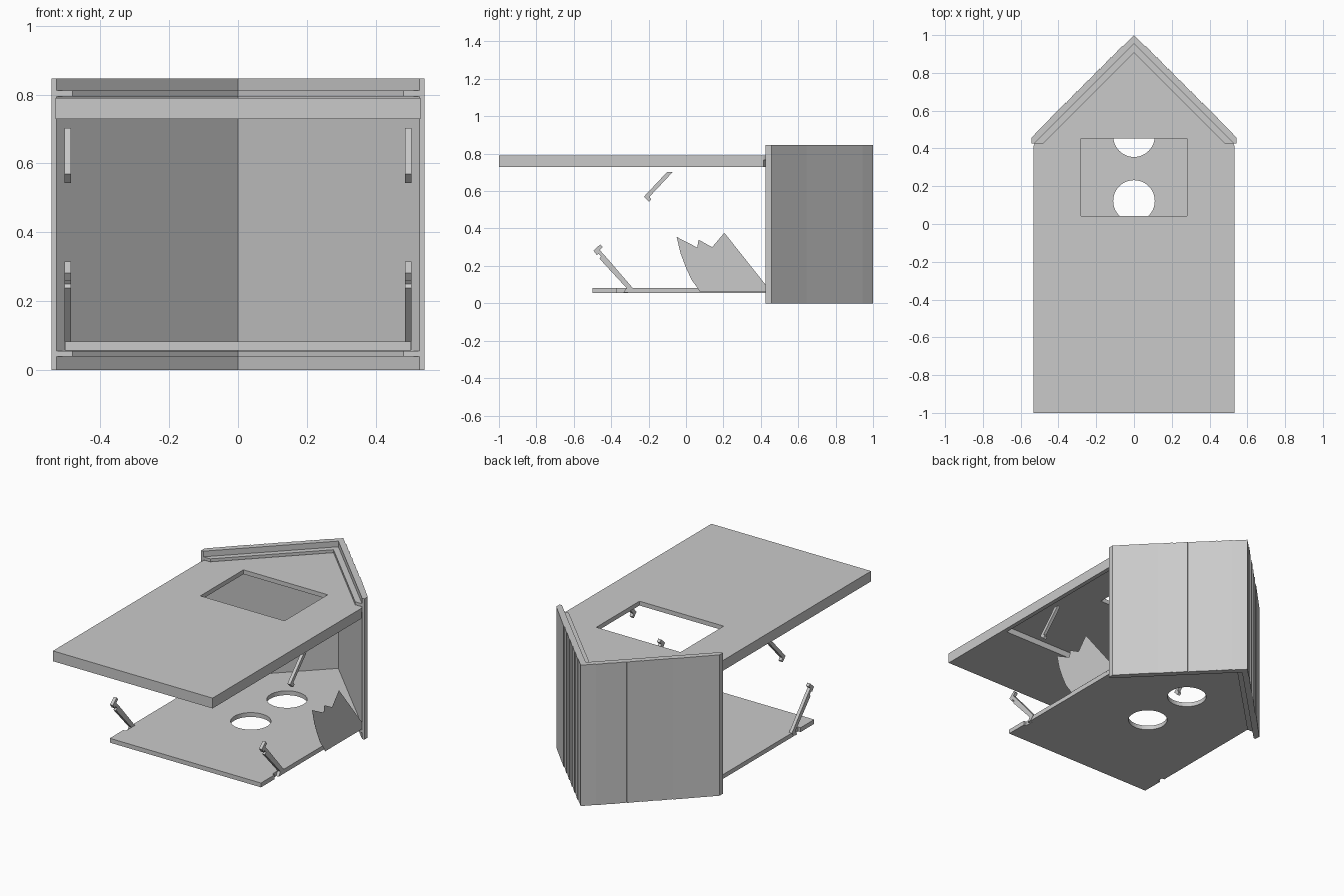
import bpy, bmesh, math
from mathutils import Matrix

old = bpy.data.objects.get("Cube")
if old:
    bpy.data.objects.remove(old, do_unlink=True)

grey = bpy.data.materials.new("plain_grey")
grey.use_nodes = True
colour = (0.59, 0.59, 0.59, 1)
grey.diffuse_color = colour
grey.node_tree.nodes["Principled BSDF"].inputs["Base Color"].default_value = colour

# Turns a profile drawn in (y, z) so that it is extruded along x
ALONG_X = Matrix(((0, 0, 1, 0), (1, 0, 0, 0), (0, 1, 0, 0), (0, 0, 0, 1)))


def mirrored(half):
    return half + [(-x, y) for x, y in reversed(half) if x > 0]


def circle(cx, cy, r, n=48):
    return [(cx + r * math.cos(2 * math.pi * i / n),
             cy + r * math.sin(2 * math.pi * i / n)) for i in range(n)]


def slab(name, outlines, low, high, turn=None, smooth=False):
    """Extrude closed outlines (the first is the edge, the rest are holes)."""
    curve = bpy.data.curves.new(name, "CURVE")
    curve.dimensions = "2D"
    curve.fill_mode = "BOTH"
    curve.extrude = (high - low) / 2
    for pts in outlines:
        spline = curve.splines.new("POLY")
        spline.points.add(len(pts) - 1)
        for p, (x, y) in zip(spline.points, pts):
            p.co = (x, y, 0, 1)
        spline.use_cyclic_u = True
        spline.use_smooth = False
    temp = bpy.data.objects.new(name + "_outline", curve)
    bpy.context.collection.objects.link(temp)
    bpy.context.view_layer.update()
    mesh = bpy.data.meshes.new_from_object(
        temp.evaluated_get(bpy.context.evaluated_depsgraph_get()))
    bpy.data.objects.remove(temp, do_unlink=True)
    bm = bmesh.new()
    bm.from_mesh(mesh)
    bmesh.ops.remove_doubles(bm, verts=bm.verts, dist=0.00005)
    bmesh.ops.translate(bm, verts=bm.verts, vec=(0, 0, (low + high) / 2))
    if turn:
        bm.transform(turn)
    bmesh.ops.recalc_face_normals(bm, faces=bm.faces)
    bm.to_mesh(mesh)
    bm.free()
    mesh.name = name
    mesh.materials.clear()
    mesh.materials.append(grey)
    obj = bpy.data.objects.new(name, mesh)
    bpy.context.collection.objects.link(obj)
    if smooth:
        bpy.ops.object.select_all(action="DESELECT")
        obj.select_set(True)
        bpy.context.view_layer.objects.active = obj
        bpy.ops.object.shade_smooth_by_angle(angle=math.radians(30))
    return obj


# V-shaped back wall with shallow overlapping boards near the ridge
boards, span, lip = 6, 0.36, 0.003
outer = [(0, 1)]
for i in range(1, boards + 1):
    x = span * i / boards
    outer += [(x, 1 - x), (x + lip, 1 - x + lip)]
outer += [(0.543, 0.457), (0.543, 0.425), (0.528, 0.425), (0, 0.953)]
slab("back_wall", [mirrored(outer)], 0, 0.847)

# Inner rails above the upper panel and below the floor
rail = [(0, 0.953), (0.528, 0.425), (0.482, 0.425), (0, 0.907)]
slab("top_rail", [mirrored(rail)], 0.795, 0.813)
slab("bottom_rail", [mirrored(rail)], 0.038, 0.055)

# Upper panel: thin sheet with an opening, over a thick front and side rims
sheet = [(0, 0.953), (0.525, 0.428), (0.531, 0.415), (0.531, -1)]
opening = mirrored([(0.28, 0.452), (0.28, 0.042)])
slab("upper_panel", [mirrored(sheet), opening], 0.765, 0.791)
rim = [(0.505, -0.52), (0.505, 0.425), (0.531, 0.415), (0.531, -1)]
slab("upper_panel_rim", [mirrored(rim)], 0.729, 0.765)

# Floor with two round holes and a notch for each front arm
floor = [(0, 0.953), (0.503, 0.45), (0.503, -0.31), (0.487, -0.31),
         (0.487, -0.37), (0.503, -0.37), (0.503, -0.5)]
holes = [circle(0, y, 0.11) for y in (0.122, 0.465)]
slab("floor", [mirrored(floor)] + holes, 0.056, 0.082, smooth=True)

# Hooked arms, one pair on the floor and one pair below the panel
lower_arm = [(-0.285, 0.082), (-0.44, 0.262), (-0.462, 0.285), (-0.445, 0.3),
             (-0.458, 0.315), (-0.495, 0.282), (-0.477, 0.258),
             (-0.467, 0.265), (-0.455, 0.25), (-0.462, 0.238),
             (-0.318, 0.082), (-0.335, 0.057), (-0.31, 0.057)]
upper_arm = [(-0.07, 0.703), (-0.10, 0.703), (-0.225, 0.57), (-0.197, 0.543),
             (-0.185, 0.555), (-0.195, 0.57)]
for side, low in (("left", 0.486), ("right", -0.505)):
    slab(side + "_lower_arm", [lower_arm], low, low + 0.019, ALONG_X)
    slab(side + "_upper_arm", [upper_arm], low, low + 0.019, ALONG_X)

# Broken side panel with a jagged top, on one side only
shard = [(-0.05, 0.355), (-0.03, 0.27), (0, 0.19), (0.03, 0.125),
         (0.06, 0.085), (0.075, 0.06), (0.425, 0.06), (0.425, 0.10),
         (0.205, 0.377), (0.14, 0.30), (0.067, 0.34), (0.06, 0.298)]
slab("broken_side_panel", [shard], 0.5275, 0.528, ALONG_X)
